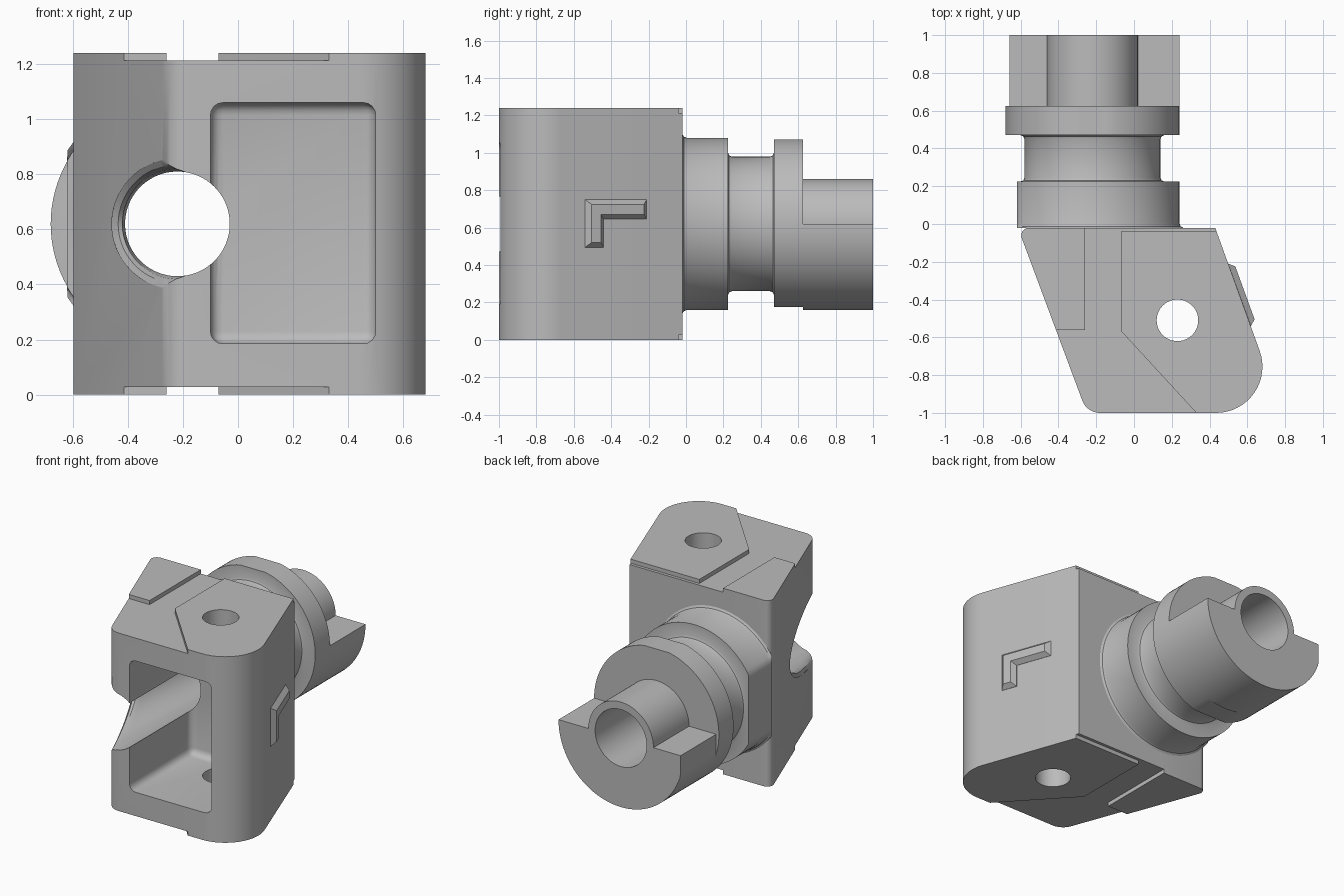
import bpy, bmesh, math
from mathutils import Vector

if "Cube" in bpy.data.objects:
    bpy.data.objects.remove(bpy.data.objects["Cube"])

T = math.tan(math.radians(20))      # slant of the body sides
CX, CZ = -0.22, 0.62                # shaft axis
H = 1.24                            # body height

grey = bpy.data.materials.new("satin grey")
grey.diffuse_color = (0.5, 0.5, 0.5, 1)
grey.use_nodes = True
grey.node_tree.nodes["Principled BSDF"].inputs["Base Color"].default_value = grey.diffuse_color


def finish(name, bm):
    bmesh.ops.recalc_face_normals(bm, faces=bm.faces)
    me = bpy.data.meshes.new(name)
    bm.to_mesh(me)
    bm.free()
    ob = bpy.data.objects.new(name, me)
    bpy.context.collection.objects.link(ob)
    me.materials.append(grey)
    return ob


def loft(name, rings, caps=True, closed=False):
    """Skin a list of equally long point rings."""
    bm = bmesh.new()
    vs = [[bm.verts.new(p) for p in r] for r in rings]
    n = len(vs[0])
    pairs = list(zip(vs, vs[1:])) + ([(vs[-1], vs[0])] if closed else [])
    for a, b in pairs:
        for i in range(n):
            j = (i + 1) % n
            bm.faces.new((a[i], a[j], b[j], b[i]))
    if caps and not closed:
        bm.faces.new(vs[0])
        bm.faces.new(vs[-1])
    return finish(name, bm)


def prism(name, pts, z0, z1):
    return loft(name, [[(x, y, z) for x, y in pts] for z in (z0, z1)])


def circle(r, n=96):
    return [(CX + r * math.cos(2 * math.pi * i / n),
             CZ + r * math.sin(2 * math.pi * i / n)) for i in range(n)]


def lathe(name, profile, closed=False):
    return loft(name, [[(x, y, z) for x, z in circle(r)] for y, r in profile],
                caps=False, closed=closed)


def arc(cx, cy, r, a0, a1, n):
    return [(cx + r * math.cos(math.radians(a0 + (a1 - a0) * i / n)),
             cy + r * math.sin(math.radians(a0 + (a1 - a0) * i / n)))
            for i in range(n + 1)]


def smooth(ob):
    bpy.ops.object.select_all(action='DESELECT')
    ob.select_set(True)
    bpy.context.view_layer.objects.active = ob
    bpy.ops.object.shade_smooth_by_angle(angle=math.radians(30))


def cut(ob, tool):
    tool.hide_render = True
    m = ob.modifiers.new("cut", 'BOOLEAN')
    m.operation, m.solver, m.object = 'DIFFERENCE', 'EXACT', tool
    bpy.context.view_layer.objects.active = ob
    bpy.ops.object.modifier_apply(modifier=m.name)
    bpy.data.objects.remove(tool)


# Slanted body block with rounded vertical corners
outline = (arc(0.435, -0.755, 0.245, -90, 20, 16) + [(0.43, -0.02)]
           + arc(-0.557, -0.06, 0.04, 90, 200, 6)
           + arc(-0.18, -0.90, 0.10, 200, 270, 8))
body = prism("body", outline, 0, H)

# Shallow recesses on top and bottom
recess = [(-0.26, 0.1), (0.6, 0.1), (0.6, -0.04), (-0.07, -0.04),
          (-0.07, -0.565), (0.33, -1.0), (0.422, -1.1), (-0.8, -1.1),
          (-0.8, -0.56), (-0.26, -0.56)]
for z0, z1 in ((H - 0.027, H + 0.1), (-0.1, 0.027)):
    cut(body, prism("recess_cutter", recess, z0, z1))

# Front pocket with rounded inner edges
pocket = prism("pocket_cutter", [(-0.10, -1.3), (0.50, -1.3), (0.50, -0.35), (-0.10, -0.35)],
               0.185, 1.06)
bev = pocket.modifiers.new("round", 'BEVEL')
bev.width, bev.segments = 0.045, 4
bpy.context.view_layer.objects.active = pocket
bpy.ops.object.modifier_apply(modifier=bev.name)
cut(body, pocket)


# Bore with a soft flare where it meets the slanted side
def flare(d, r):
    return [(x, -0.934 - (x + 0.274) / T + d, z) for x, z in circle(r)]


bore = [flare(d, r) for d, r in ((-0.5, 0.24), (0, 0.238), (0.03, 0.215),
                                 (0.08, 0.2), (0.16, 0.19))]
bore.append([(x, 0.1, z) for x, z in circle(0.19)])
cut(body, loft("bore_cutter", bore))

# Vertical pin hole
cut(body, prism("pin_cutter", arc(0.23, -0.51, 0.11, 0, 352.5, 47), -0.2, H + 0.2))
smooth(body)

# Hollow shaft: collar, neck, flange and hub
shaft = lathe("shaft", [
    (-0.02, 0.48), (-0.012, 0.467), (0.005, 0.46), (0.225, 0.46), (0.225, 0.38),
    (0.231, 0.366), (0.245, 0.36), (0.45, 0.36), (0.464, 0.366), (0.47, 0.38),
    (0.47, 0.46), (0.625, 0.46), (0.625, 0.24), (1.0, 0.24), (1.0, 0.19), (-0.02, 0.19)])
for v in shaft.data.vertices:
    if v.co.y < 0.3:                          # flat on the collar side
        v.co.x = max(v.co.x, -0.62)
    elif 0.468 < v.co.y < 0.64:               # flats on the flange
        v.co.z = min(max(v.co.z, 0.175), 1.07)
smooth(shaft)

# Half-round drive key below the hub
key = lathe("drive_key", [(0.625, 0.46), (1.0, 0.46), (1.0, 0.215), (0.625, 0.215)], closed=True)
bm = bmesh.new()
bm.from_mesh(key.data)
bmesh.ops.bisect_plane(bm, geom=bm.verts[:] + bm.edges[:] + bm.faces[:], dist=1e-5,
                       plane_co=(0, 0, CZ), plane_no=(0, 0, 1), clear_outer=True)
bmesh.ops.holes_fill(bm, edges=[e for e in bm.edges if e.is_boundary], sides=0)
for v in bm.verts:
    v.co.x = max(v.co.x, -0.66)
bmesh.ops.recalc_face_normals(bm, faces=bm.faces)
bm.to_mesh(key.data)
bm.free()
smooth(key)

# Raised corner rib with chamfered edges on the right side
normal = Vector((math.cos(math.radians(20)), math.sin(math.radians(20)), 0))


def on_side(inset, height):
    i = inset
    pts = [(-0.54 + i, 0.75 - i), (-0.21 - i, 0.75 - i), (-0.21 - i, 0.645 + i),
           (-0.44 - i, 0.645 + i), (-0.44 - i, 0.495 + i), (-0.54 + i, 0.495 + i)]
    return [Vector((0.43 - (y + 0.02) * T, y, z)) + normal * height for y, z in pts]


loft("corner_rib", [on_side(0, -0.01), on_side(0, 0), on_side(0.025, 0.03)])
